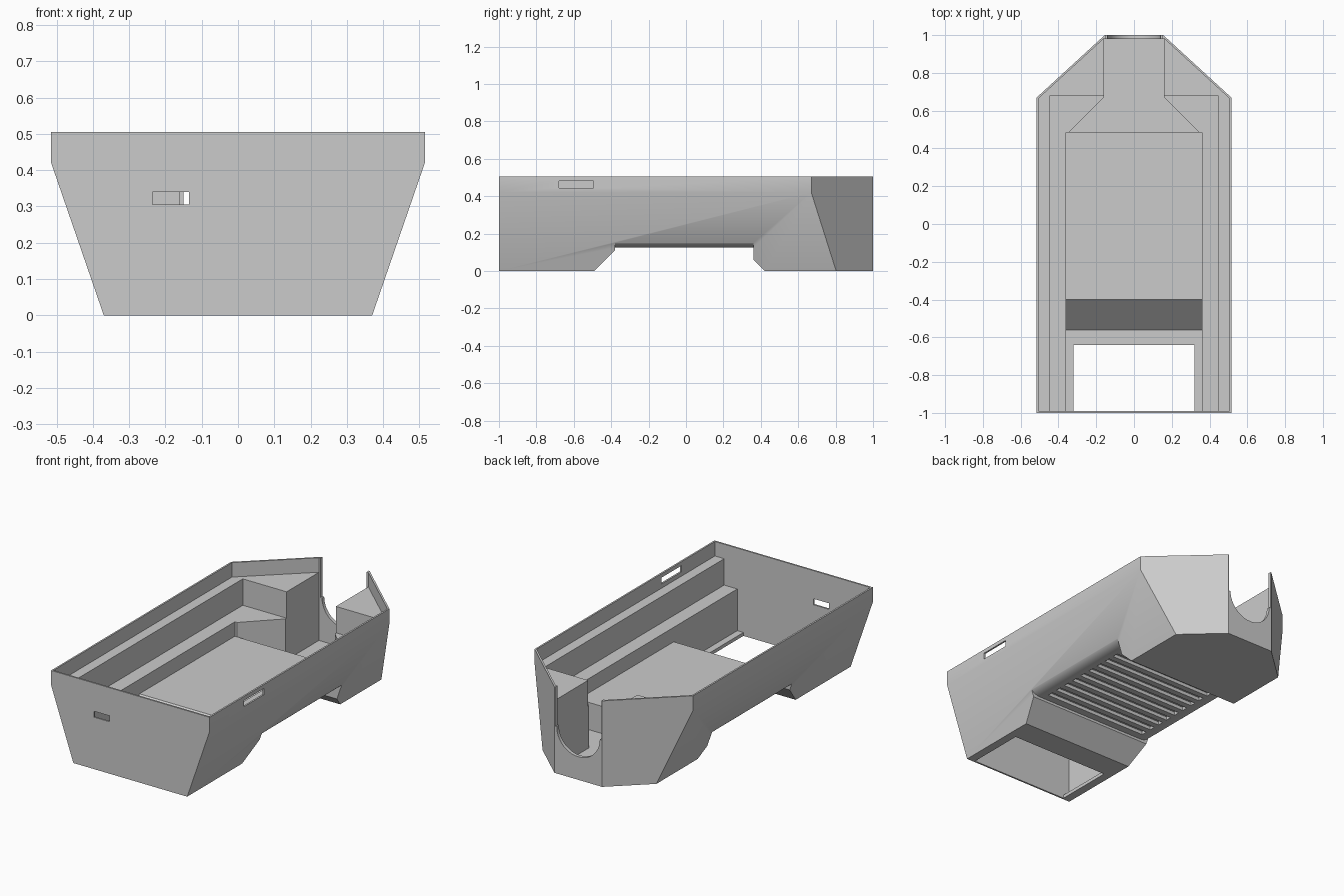
import bpy, bmesh, math
from mathutils import Vector

cube = bpy.data.objects.get("Cube")
if cube:
    bpy.data.objects.remove(cube, do_unlink=True)

grey = bpy.data.materials.new("light_grey")
grey.use_nodes = True
grey.diffuse_color = (0.6, 0.6, 0.6, 1)
grey.node_tree.nodes["Principled BSDF"].inputs["Base Color"].default_value = (0.6, 0.6, 0.6, 1)


def prism(name, outline, axis, low, high):
    """Extrude a 2D outline along an axis; the outline uses the other two axes in order."""
    bm = bmesh.new()
    verts = []
    for p in outline:
        co = list(p)
        co.insert("xyz".index(axis), low)
        verts.append(bm.verts.new(co))
    face = bm.faces.new(verts)
    moved = bmesh.ops.extrude_face_region(bm, geom=[face])["geom"]
    step = Vector([high - low if a == axis else 0 for a in "xyz"])
    bmesh.ops.translate(bm, vec=step, verts=[g for g in moved if isinstance(g, bmesh.types.BMVert)])
    bmesh.ops.recalc_face_normals(bm, faces=bm.faces)
    mesh = bpy.data.meshes.new(name)
    bm.to_mesh(mesh)
    bm.free()
    mesh.materials.append(grey)
    obj = bpy.data.objects.new(name, mesh)
    bpy.context.collection.objects.link(obj)
    return obj


def mirrored(half):
    """Close a right-hand outline with its mirror image."""
    return half + [(-x, v) for x, v in reversed(half)]


def rect(a0, a1, b0, b1):
    return [(a0, b0), (a1, b0), (a1, b1), (a0, b1)]


def boolean(target, tool, operation="DIFFERENCE"):
    mod = target.modifiers.new("cut", "BOOLEAN")
    mod.object, mod.operation, mod.solver = tool, operation, "EXACT"
    bpy.context.view_layer.objects.active = target
    bpy.ops.object.modifier_apply(modifier=mod.name)
    bpy.data.objects.remove(tool, do_unlink=True)


# Hull: flared section trimmed to a pointed plan
hull = prism("hull", mirrored([(0.37, 0), (0.515, 0.42), (0.515, 0.505)]), "y", -1, 1)
plan = mirrored([(0.6, -1.1), (0.6, 0.592), (0.155, 1)])
boolean(hull, prism("plan", plan, "z", -0.1, 0.7), "INTERSECT")


def cut(outline, axis, low, high):
    boolean(hull, prism("cutter", outline, axis, low, high))


# Stepped interior: rim recess, lower shelf, floor channel
cut(mirrored([(0.505, -0.99), (0.505, 0.665), (0.161, 0.98)]), "z", 0.42, 0.7)
cut(rect(-0.445, 0.445, -0.99, 0.68), "z", 0.265, 0.7)
cut(mirrored([(0.36, -0.99), (0.36, 0.485), (0.345, 0.485), (0.16, 0.67), (0.16, 0.98)]),
    "z", 0.18, 0.7)
# Rear well behind the floor
cut(mirrored([(0.345, 0.485), (0.16, 0.67), (0.16, 0.98)]), "z", 0.02, 0.3)
# Front well with sloped floor, and the opening through its bottom
cut([(-0.99, 0.02), (-0.56, 0.02), (-0.4, 0.18), (-0.4, 0.25), (-0.99, 0.25)], "x", -0.36, 0.36)
cut(rect(-0.32, 0.32, -0.99, -0.64), "z", -0.1, 0.1)

# Underside arch with rounded belly edges
cut([(-0.59, -0.1), (-0.38, 0.11), (-0.38, 0.125), (0.36, 0.125), (0.36, 0.06), (0.52, -0.1)],
    "x", -0.7, 0.7)
arc = [(0.36 + 0.074 * math.sin(t), 0.181 - 0.056 * math.cos(t))
       for t in (i * math.pi / 20 for i in range(11))]
for side in (1, -1):
    outline = arc + [(0.6, 0.181), (0.6, 0.11), (0.36, 0.11)]
    cut([(side * x, z) for x, z in outline], "y", -0.38, 0.36)

# Ribbed belly grooves
for i in range(10):
    y = -0.335 + i * 0.07
    cut(rect(-0.34, 0.34, y, y + 0.035), "z", 0.1, 0.145)

# Slots in the front and left walls
cut(rect(-0.235, -0.135, 0.305, 0.34), "y", -1.1, -0.9)
cut(rect(-0.68, -0.495, 0.445, 0.482), "x", 0.48, 0.6)

# Round-bottomed notch in the back wall
notch = [(0.15, 0.7), (0.15, 0.275)]
notch += [(0.14 * math.cos(t), 0.275 - 0.14 * math.sin(t))
          for t in (i * math.pi / 24 for i in range(12))]
cut(mirrored(notch), "y", 0.97, 1.1)

# Smooth the rounded parts, keep the edges sharp
bpy.ops.object.select_all(action="DESELECT")
hull.select_set(True)
bpy.context.view_layer.objects.active = hull
bpy.ops.object.shade_smooth_by_angle(angle=math.radians(20))
